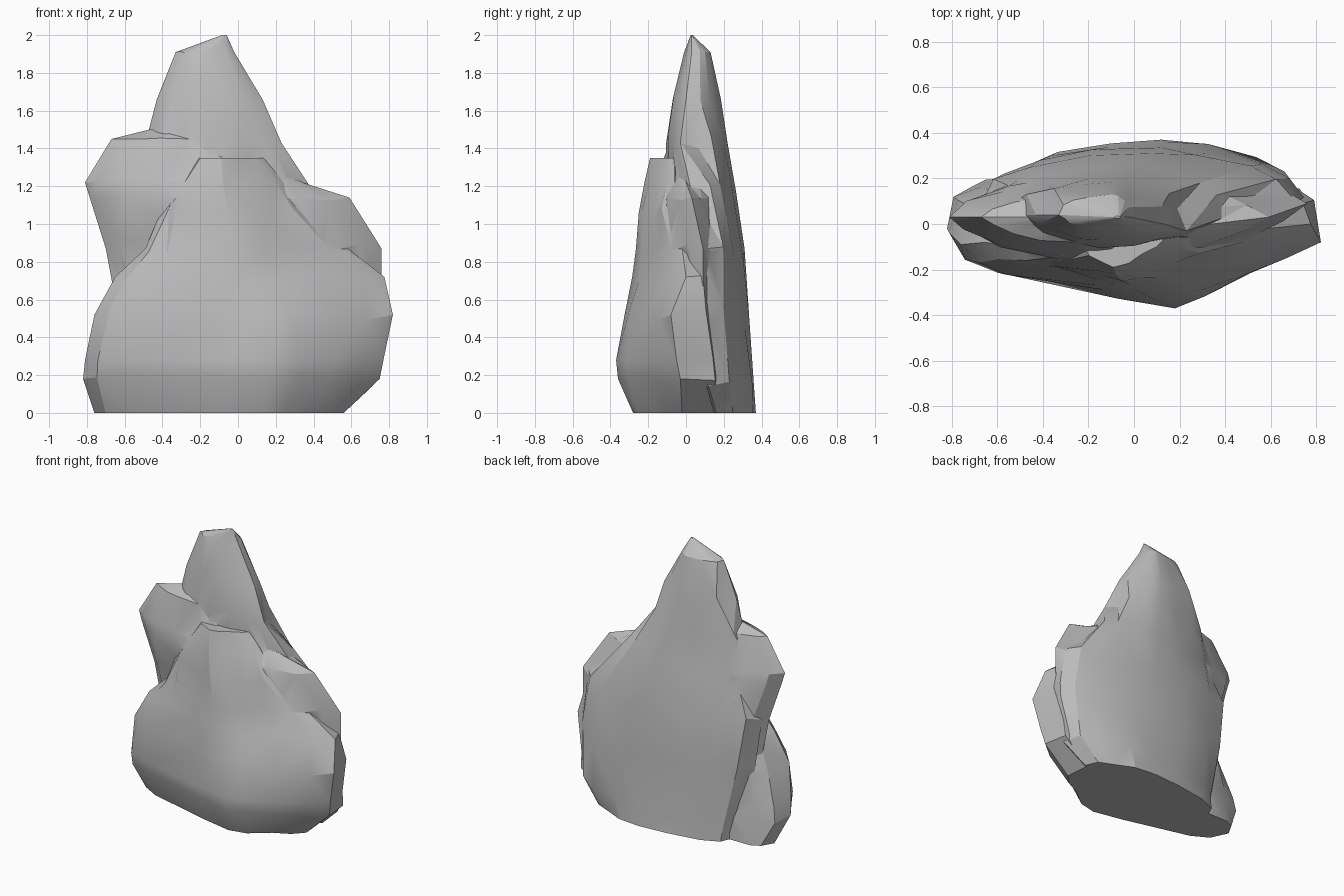
import bpy, bmesh, math, random

random.seed(4)
stone = bpy.data.materials.new("stone_grey")
stone.diffuse_color = (0.5, 0.5, 0.5, 1)

# Bulge of each quarter from tip to crest: (share of the way, share of the bulge)
# order: front left, front right, back right, back left
SPIRE = (((0.10, 0.35), (0.30, 0.65), (0.65, 0.90)),
         ((0.10, 0.30), (0.30, 0.58), (0.65, 0.87)),
         ((0.10, 0.42), (0.32, 0.68), (0.66, 0.92)),
         ((0.08, 0.45), (0.26, 0.75), (0.62, 0.92)))
SHOULDER = (((0.12, 0.30), (0.32, 0.58), (0.65, 0.86)),
            ((0.15, 0.30), (0.38, 0.60), (0.70, 0.88)),
            ((0.12, 0.30), (0.35, 0.60), (0.70, 0.88)),
            ((0.12, 0.40), (0.32, 0.70), (0.65, 0.90)))
LUMP = (((0.08, 0.32), (0.22, 0.53), (0.74, 0.90)),
        ((0.18, 0.28), (0.45, 0.54), (0.75, 0.86)),
        ((0.04, 0.80), (0.20, 0.95), (0.60, 1.00)),
        ((0.08, 0.65), (0.25, 0.90), (0.60, 1.00)))


def ring(quarters, jz, z, lx, ly, rx, ry, fx, fy, bx, by):
    """Section with left and right tips, a front crest and a back crest."""
    def side(q, x0, y0, cx, cy):
        return [(x0 + (cx - x0) * u, y0 + (cy - y0) * h) for u, h in quarters[q]]
    pts = [(lx, ly), *side(0, lx, ly, fx, fy), (fx, fy), *reversed(side(1, rx, ry, fx, fy)),
           (rx, ry), *side(2, rx, ry, bx, by), (bx, by), *reversed(side(3, lx, ly, bx, by))]
    out = []
    for i, (x, y) in enumerate(pts):
        j = min(1.0, (rx - lx) / 0.8) if i % 4 else 0.0     # tips and crests stay put
        out.append((x + random.uniform(-0.02, 0.02) * j,
                    y + random.uniform(-0.011, 0.011) * j,
                    z + random.uniform(-jz, jz) * j))
    return out


def loft(name, quarters, rows):
    bm = bmesh.new()
    rings = []
    for i, r in enumerate(rows):
        inner = 0 < i < len(rows) - 1
        gap = min(r[0] - rows[i - 1][0], rows[i + 1][0] - r[0]) if inner else 0
        rings.append([bm.verts.new(p) for p in ring(quarters, 0.2 * gap, *r)])
    n = len(rings[0])
    for a, b in zip(rings, rings[1:]):
        for i in range(n):
            k = (i + 1) % n
            bm.faces.new((a[i], a[k], b[k], b[i]))
    bm.faces.new(rings[0][::-1])
    bm.faces.new(rings[-1])
    bmesh.ops.triangulate(bm, faces=bm.faces[:], quad_method='SHORT_EDGE')
    bmesh.ops.recalc_face_normals(bm, faces=bm.faces[:])
    me = bpy.data.meshes.new(name)
    bm.to_mesh(me)
    bm.free()
    me.materials.append(stone)
    ob = bpy.data.objects.new(name, me)
    bpy.context.collection.objects.link(ob)
    return ob


# Each row: z, left x y, right x y, front crest x y, back crest x y
# Tall spire that forms the whole back
spire = loft("rock", SPIRE, [
    (0.00, -0.50, 0.16, 0.56, 0.16, 0.0, 0.02, 0.12, 0.37),
    (0.14, -0.54, 0.15, 0.71, 0.12, 0.0, 0.00, 0.14, 0.36),
    (0.50, -0.63, 0.12, 0.75, 0.11, 0.0, -0.05, 0.12, 0.335),
    (0.87, -0.67, 0.09, 0.70, 0.11, -0.1, -0.10, 0.08, 0.31),
    (1.17, -0.59, 0.06, 0.40, 0.03, -0.15, -0.11, 0.02, 0.265),
    (1.43, -0.49, 0.04, 0.23, -0.03, -0.15, -0.105, -0.04, 0.22),
    (1.66, -0.43, 0.04, 0.13, 0.00, -0.16, -0.07, -0.08, 0.185),
    (1.91, -0.33, 0.04, -0.02, 0.03, -0.16, -0.01, -0.10, 0.13),
    (2.00, -0.085, 0.03, -0.06, 0.03, -0.07, 0.025, -0.07, 0.035),
])

# Thinner shoulders on the left and right of the spire
shoulders = loft("shoulders", SHOULDER, [
    (0.30, -0.58, 0.06, 0.72, 0.09, 0.0, -0.05, 0.0, 0.22),
    (0.55, -0.64, 0.06, 0.76, 0.09, 0.0, -0.10, 0.0, 0.28),
    (0.87, -0.70, 0.05, 0.76, 0.09, 0.0, -0.19, 0.0, 0.28),
    (1.14, -0.785, 0.03, 0.59, 0.03, -0.12, -0.18, -0.05, 0.23),
    (1.22, -0.81, 0.03, 0.34, 0.00, -0.17, -0.165, -0.10, 0.21),
    (1.45, -0.67, 0.03, 0.05, 0.00, -0.25, -0.08, -0.20, 0.13),
    (1.50, -0.47, 0.03, -0.05, 0.02, -0.25, -0.03, -0.25, 0.08),
])

# Broad front lump leaning on the spire
lump = loft("front_lump", LUMP, [
    (0.00, -0.76, 0.08, 0.56, -0.02, 0.12, -0.28, -0.25, 0.20),
    (0.18, -0.82, -0.02, 0.75, -0.03, 0.17, -0.36, -0.25, 0.19),
    (0.28, -0.81, -0.04, 0.77, -0.05, 0.18, -0.37, -0.25, 0.18),
    (0.52, -0.76, -0.09, 0.82, -0.08, 0.08, -0.325, -0.2, 0.16),
    (0.72, -0.65, -0.08, 0.775, 0.00, 0.00, -0.285, -0.1, 0.11),
    (0.87, -0.49, -0.11, 0.58, -0.02, -0.02, -0.265, 0.0, 0.08),
    (1.06, -0.41, -0.11, 0.36, -0.07, -0.05, -0.25, 0.0, 0.05),
    (1.22, -0.34, -0.10, 0.24, -0.06, -0.08, -0.22, 0.0, 0.03),
    (1.35, -0.22, -0.08, 0.14, -0.06, -0.09, -0.19, -0.05, 0.03),
])

# Fuse all masses into one stone
bpy.context.view_layer.objects.active = spire
spire.select_set(True)
for part in (shoulders, lump):
    mod = spire.modifiers.new("fuse", 'BOOLEAN')
    mod.operation = 'UNION'
    mod.solver = 'EXACT'
    mod.object = part
    bpy.ops.object.modifier_apply(modifier=mod.name)
    bpy.data.objects.remove(part)
bpy.ops.object.shade_smooth_by_angle(angle=math.radians(22))
